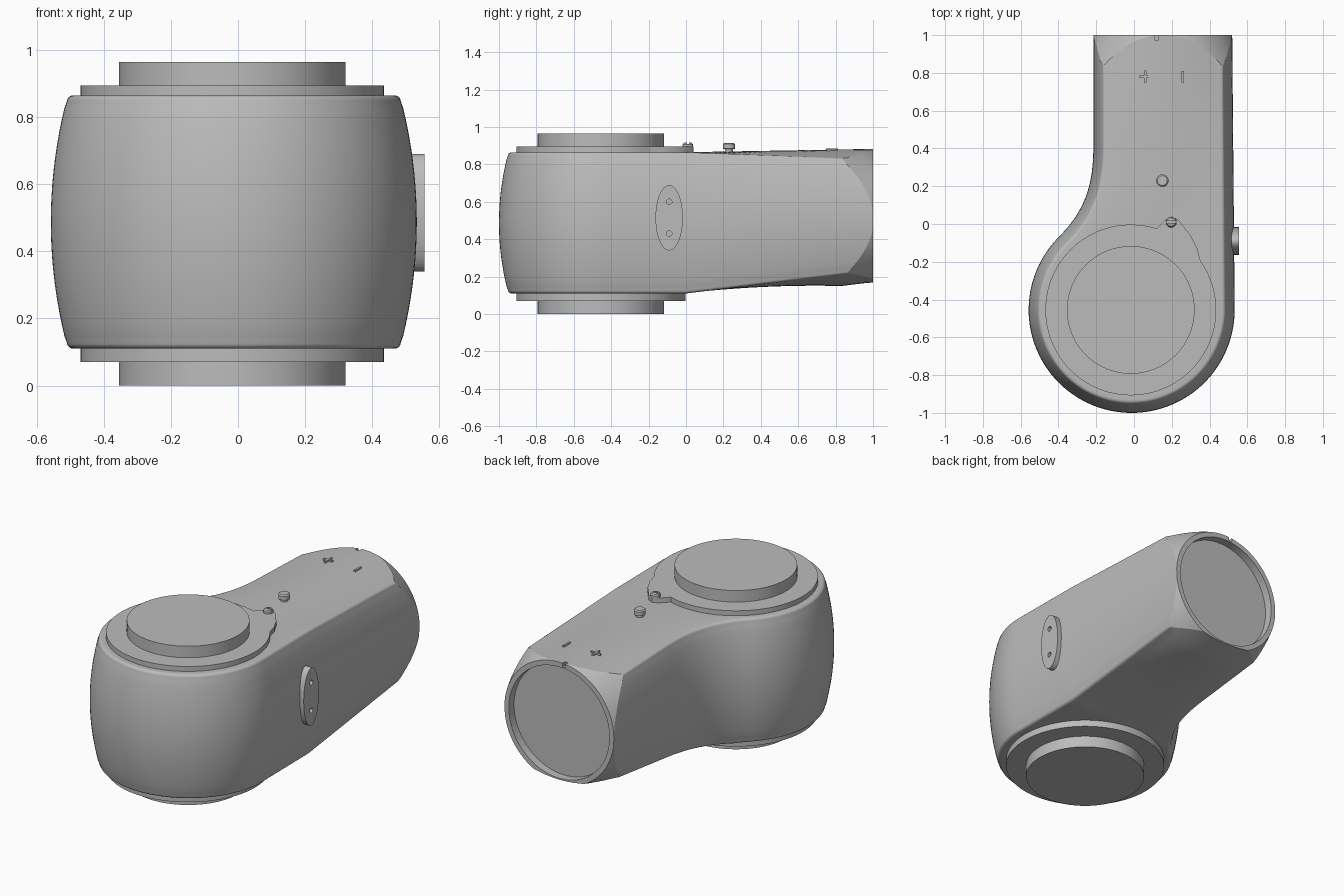
import bpy, bmesh
from math import sin, cos, pi, radians, atan2
from mathutils import Vector
from mathutils.geometry import interpolate_bezier

if "Cube" in bpy.data.objects:
    bpy.data.objects.remove(bpy.data.objects["Cube"], do_unlink=True)

grey = bpy.data.materials.new("grey")
grey.use_nodes = True
grey.diffuse_color = (0.5, 0.5, 0.5, 1)
grey.node_tree.nodes["Principled BSDF"].inputs["Base Color"].default_value = (0.5, 0.5, 0.5, 1)


def make(name, bm):
    bmesh.ops.recalc_face_normals(bm, faces=bm.faces)
    me = bpy.data.meshes.new(name)
    bm.to_mesh(me)
    bm.free()
    me.materials.append(grey)
    ob = bpy.data.objects.new(name, me)
    bpy.context.collection.objects.link(ob)
    return ob


def activate(ob):
    bpy.ops.object.select_all(action='DESELECT')
    ob.select_set(True)
    bpy.context.view_layer.objects.active = ob


def smooth(ob, angle=25):
    activate(ob)
    bpy.ops.object.shade_smooth_by_angle(angle=radians(angle))


def cut(ob, cutter, operation='DIFFERENCE'):
    mod = ob.modifiers.new("cut", 'BOOLEAN')
    mod.operation, mod.object, mod.solver = operation, cutter, 'EXACT'
    activate(ob)
    bpy.ops.object.modifier_apply(modifier=mod.name)
    bpy.data.objects.remove(cutter, do_unlink=True)


AXES = {'z': lambda a, b, c: (a, b, c),
        'x': lambda a, b, c: (c, a, b),
        'y': lambda a, b, c: (a, c, b)}


def loft(name, layers, axis='z'):
    """Skin a stack of (outline, height) layers and cap both ends."""
    bm = bmesh.new()
    rings = [[bm.verts.new(AXES[axis](a, b, h)) for a, b in pts] for pts, h in layers]
    n = len(rings[0])
    for lo, hi in zip(rings, rings[1:]):
        for i in range(n):
            j = (i + 1) % n
            bm.faces.new((lo[i], lo[j], hi[j], hi[i]))
    bm.faces.new(rings[0])
    bm.faces.new(rings[-1])
    return make(name, bm)


def ellipse(cx, cy, rx, ry=None, n=96):
    ry = ry or rx
    return [(cx + rx * cos(2 * pi * i / n), cy + ry * sin(2 * pi * i / n)) for i in range(n)]


def prism(name, pts, lo, hi, axis='z'):
    return loft(name, [(pts, lo), (pts, hi)], axis)


def box(name, x, y, z, sx, sy, sz):
    corners = [(x - sx, y - sy), (x + sx, y - sy), (x + sx, y + sy), (x - sx, y + sy)]
    return prism(name, corners, z - sz, z + sz)


# Body outline: paired left and right edges from the round front to the arm end
CX, CY, R = -0.0125, -0.4545, 0.5455
left, right = [], []
for i in range(33):
    a = pi / 2 * i / 32
    left.append(Vector((CX - R * sin(a), CY - R * cos(a))))
    right.append(Vector((CX + R * sin(a), CY - R * cos(a))))
for i in range(1, 13):
    a = pi / 4 * i / 12
    left.append(Vector((CX - R * cos(a), CY + R * sin(a))))
waist = interpolate_bezier(left[-1], Vector((-0.25, 0.08)), Vector((-0.215, 0.22)),
                           Vector((-0.215, 0.42)), 20)
left += [p.to_2d() for p in waist[1:]]
left += [Vector((-0.215, 0.42 + 0.6 * i / 10)) for i in range(1, 11)]
for p in left[33:]:
    f = (p.y - CY) / (1 - CY)
    right.append(Vector((CX + R + (0.52 - CX - R) * f, p.y)))


def outward(pts, i, side):
    if i == 0:
        return Vector((0, -1))
    t = (pts[min(i + 1, len(pts) - 1)] - pts[i - 1]).normalized()
    return Vector((t.y, -t.x)) * side


# Side profile: barrel bulge with small rounded rims, as (height -1..1, inset)
BULGE, RIM = 0.05, 0.02
upper = [(v / 10, BULGE * (v / 10) ** 2) for v in range(0, 10)]
for k in range(6):
    a = pi / 2 * k / 5
    upper.append((0.95 + 0.05 * sin(a), BULGE * 0.95 + RIM * (1 - cos(a))))
profile = [(-v, d) for v, d in reversed(upper[1:])] + upper

bm = bmesh.new()
rings = []
ACROSS = 12
for i, (l, r) in enumerate(zip(left, right)):
    s = max(0, min(1.2, l.y / 0.83))
    lo, hi = 0.11 + 0.1 * s, 0.865 - 0.03 * s
    nl, nr = outward(left, i, -1), outward(right, i, 1)

    def wall(p, n):
        return [Vector((*(p - n * d), (lo + hi) / 2 + v * (hi - lo) / 2)) for v, d in profile]

    def cap(a, b, crown):
        out = []
        for k in range(1, ACROSS):
            u = k / ACROSS
            q = a.lerp(b, u)
            q.z += crown * (1 - (2 * u - 1) ** 2)
            out.append(q)
        return out

    wl, wr = wall(l, nl), wall(r, nr)
    ring = (wl + cap(wl[-1], wr[-1], 0.045 * s) + wr[::-1]
            + cap(wr[0], wl[0], -0.06 * min(1, s * s)))
    rings.append([bm.verts.new(p) for p in ring])
for a, b in zip(rings, rings[1:]):
    for k in range(len(a)):
        j = (k + 1) % len(a)
        bm.faces.new((a[k], a[j], b[j], b[k]))
bm.faces.new(rings[-1])
bmesh.ops.remove_doubles(bm, verts=bm.verts, dist=0.0001)
body = make("body", bm)

# Conical trim of the arm end, shallow socket and key notch
EX, EZ, ER = 0.153, 0.515, 0.368
cut(body, loft("trim_cone", [(ellipse(EX, EZ, ER + 0.48 * 2.2), -1.2),
                             (ellipse(EX, EZ, ER), 1)], 'y'), 'INTERSECT')
cut(body, prism("socket_cutter", ellipse(EX, EZ, 0.338), 0.95, 1.1, 'y'))
cut(body, box("notch_cutter", 0.12, 1.0, 0.88, 0.011, 0.025, 0.02))
smooth(body, 22)

# Round flanges and hubs on both faces; the top flange carries a locking tab
FX, FY, FR = -0.017, -0.455, 0.452
tab = [(0.35, -0.19), (0.335, -0.13), (0.3, -0.06), (0.235, 0.022), (0.2, 0.04),
       (0.165, 0.022), (0.12, -0.025)]
start = atan2(tab[-1][1] - FY, tab[-1][0] - FX) + 0.03
end = atan2(tab[0][1] - FY, tab[0][0] - FX) + 2 * pi - 0.02
arc = [start + (end - start) * i / 90 for i in range(91)]
top_outline = [(FX + FR * cos(a), FY + FR * sin(a)) for a in arc] + tab
smooth(prism("top_flange", top_outline, 0.84, 0.895))
smooth(prism("bottom_flange", ellipse(FX, FY, FR), 0.07, 0.13))
smooth(prism("top_hub", ellipse(FX, FY, 0.338), 0.88, 0.965))
smooth(prism("bottom_hub", ellipse(FX, FY, 0.338), 0, 0.09))

# Tab screw with slot
screw = loft("tab_screw", [(ellipse(0.197, 0.01, r, n=32), z) for r, z in
                           ((0.028, 0.88), (0.028, 0.907), (0.022, 0.915), (0.012, 0.918))])
cut(screw, box("slot_cutter", 0.197, 0.01, 0.92, 0.04, 0.005, 0.012))
smooth(screw)

# Stop pin with a wider head
smooth(loft("stop_pin", [(ellipse(0.15, 0.23, r, n=32), z) for r, z in
                         ((0.022, 0.85), (0.022, 0.882), (0.033, 0.884),
                          (0.033, 0.908), (0.026, 0.915))]))

# Oval side plate with two holes
plate = prism("side_plate", ellipse(-0.09, 0.515, 0.073, 0.175), 0.49, 0.556, 'x')
for z in (0.43, 0.6):
    cut(plate, prism("hole_cutter", ellipse(-0.09, z, 0.015, n=24), 0.53, 0.6, 'x'))
smooth(plate)

# Raised plus and minus marks
box("plus_bar_across", 0.06, 0.78, 0.876, 0.032, 0.006, 0.008)
box("plus_bar_along", 0.06, 0.78, 0.876, 0.006, 0.032, 0.008)
box("minus_bar", 0.258, 0.78, 0.875, 0.006, 0.03, 0.008)
